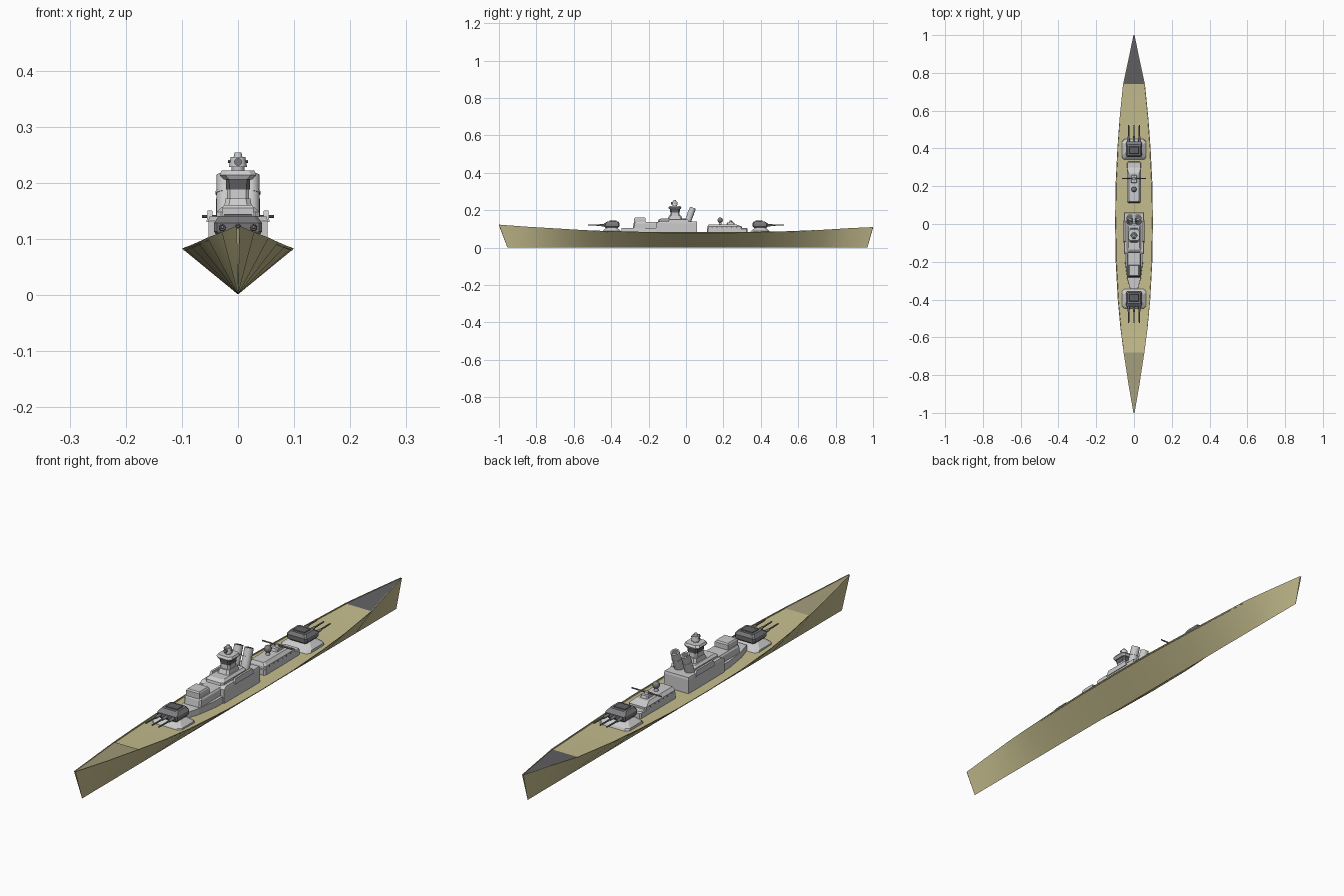
import bpy, bmesh, math
from mathutils import Vector

if "Cube" in bpy.data.objects:
    bpy.data.objects.remove(bpy.data.objects["Cube"])


def material(name, rgb):
    m = bpy.data.materials.new(name)
    m.diffuse_color = (*rgb, 1)
    m.use_nodes = True
    m.node_tree.nodes["Principled BSDF"].inputs["Base Color"].default_value = m.diffuse_color
    return m


TAN = material("tan", (0.56, 0.51, 0.27))
OLIVE = material("olive", (0.36, 0.33, 0.19))
DARK = material("dark_grey", (0.12, 0.12, 0.125))
STEEL = material("steel", (0.2, 0.2, 0.21))


def finish(name, bm, mat=None, smooth=None):
    bmesh.ops.recalc_face_normals(bm, faces=bm.faces)
    me = bpy.data.meshes.new(name)
    bm.to_mesh(me)
    bm.free()
    ob = bpy.data.objects.new(name, me)
    bpy.context.collection.objects.link(ob)
    if mat:
        me.materials.append(mat)
    if smooth:
        bpy.context.view_layer.objects.active = ob
        ob.select_set(True)
        bpy.ops.object.shade_smooth_by_angle(angle=math.radians(smooth))
        ob.select_set(False)
    return ob


def skin(bm, rings, cap=True):
    vs = [[bm.verts.new(p) for p in r] for r in rings]
    n = len(vs[0])
    for a, b in zip(vs, vs[1:]):
        for i in range(n):
            bm.faces.new((a[i], a[(i + 1) % n], b[(i + 1) % n], b[i]))
    if cap:
        bm.faces.new(vs[0])
        bm.faces.new(vs[-1])


# stacked block: each section is (z, half width, y min, y max), with cut plan corners
def block(name, sections, cut=0.0, mat=None, x=0):
    rings = []
    for z, h, a, b in sections:
        if cut:
            c = cut
            pts = [(-h + c, a), (h - c, a), (h, a + c), (h, b - c),
                   (h - c, b), (-h + c, b), (-h, b - c), (-h, a + c)]
        else:
            pts = [(-h, a), (h, a), (h, b), (-h, b)]
        rings.append([(x + px, py, z) for px, py in pts])
    bm = bmesh.new()
    skin(bm, rings)
    return finish(name, bm, mat)


# round part: radii along a straight axis
def tube(name, p0, p1, r0, r1=None, mat=None, sides=12):
    p0, p1 = Vector(p0), Vector(p1)
    d = p1 - p0
    q = d.to_track_quat('Z', 'Y')
    rings = []
    for p, r in ((p0, r0), (p1, r0 if r1 is None else r1)):
        rings.append([p + q @ Vector((r * math.cos(t), r * math.sin(t), 0))
                      for t in (2 * math.pi * i / sides for i in range(sides))])
    bm = bmesh.new()
    skin(bm, rings)
    return finish(name, bm, mat, 40)


# hull stations: y, half beam, rim height
ST = [(-1, .003, .123), (-.85, .029, .112), (-.68, .055, .102), (-.55, .072, .094),
      (-.4, .086, .088), (-.2, .097, .084), (0, .1, .083), (.2, .098, .083),
      (.4, .088, .085), (.55, .077, .088), (.74, .058, .096), (.87, .03, .104), (1, .003, .11)]
bm = bmesh.new()
rings = []
for y, w, z in ST:
    ky = y * (.955 if y < 0 else .97)
    i = max(w - .003, w * .6)
    rings.append([(-w, y, z), (0, ky, .001), (w, y, z), (i, y, z), (i, y, z - .004),
                  (-i, y, z - .004), (-i, y, z)])
skin(bm, rings)
finish("hull", bm, TAN, 35)


# end deck panels lying on the main deck
def deck_panel(name, stations, mat):
    bm = bmesh.new()
    rows = []
    for y, w, z in stations:
        i = max(w - .003, w * .6)
        rows.append([bm.verts.new((s * i, y, z - .002)) for s in (-1, 1)])
    for a, b in zip(rows, rows[1:]):
        bm.faces.new((a[0], a[1], b[1], b[0]))
    finish(name, bm, mat)


deck_panel("front_deck_panel", ST[:3], OLIVE)
deck_panel("aft_deck_panel", ST[-3:], DARK)

# gun turrets, mirrored fore and aft
for label, s in (("front", -1), ("aft", 1)):
    def yy(a, b):
        return (min(s * a, s * b), max(s * a, s * b))
    block(label + "_turret_base", [(.08, .064, *yy(.34, .45)), (.09, .063, *yy(.35, .445)),
                                   (.108, .04, *yy(.37, .425))], .012)
    block(label + "_turret", [(.104, .036, *yy(.365, .428)), (.113, .043, *yy(.357, .436)),
                              (.128, .043, *yy(.355, .438)), (.141, .034, *yy(.362, .42))], .006, STEEL)
    block(label + "_turret_roof_panel", [(.14, .026, *yy(.37, .41)), (.144, .024, *yy(.372, .408))],
          0, DARK)
    for x in (-.028, 0, .028):
        tube(label + "_gun_sleeve", (x, s * .42, .12), (x, s * .465, .12), .007, .005, STEEL)
        tube(label + "_gun_barrel", (x, s * .45, .12), (x, s * .525, .121), .0035, .0028, STEEL, 8)

# forward superstructure: pointed platform and stepped houses
bm = bmesh.new()
plan = [(-.02, -.345), (.02, -.345), (.036, -.29), (.048, -.2), (.048, -.14),
        (-.048, -.14), (-.048, -.2), (-.036, -.29)]
skin(bm, [[(x * k, y, z) for x, y in plan] for z, k in ((.075, 1), (.105, .97))])
finish("forward_platform", bm)
block("forward_house", [(.1, .036, -.285, -.15), (.13, .036, -.28, -.15), (.136, .032, -.275, -.15)], .006)
block("forward_upper_house", [(.13, .028, -.277, -.216), (.155, .028, -.277, -.216),
                              (.16, .025, -.273, -.22)])

# main midship block and its upper tier
block("midship_block", [(.075, .053, -.16, .06), (.132, .053, -.16, .06), (.14, .051, -.145, .058)])
block("midship_tier", [(.138, .038, -.15, .002), (.148, .038, -.148, .002), (.156, .03, -.135, -.005)], .008)
for x in (-.05, .05):
    block("side_ledge", [(.13, .006, -.1, .02), (.151, .004, -.09, .01)], 0, None, x)

# command tower
block("tower_base", [(.15, .026, -.1, -.02), (.172, .022, -.09, -.026)], .008)
block("tower_shaft", [(.17, .02, -.085, -.033), (.19, .02, -.083, -.035)], .006)
block("tower_windows", [(.188, .021, -.084, -.034), (.208, .022, -.086, -.032)], .006, DARK)
block("tower_platform", [(.206, .026, -.09, -.028), (.214, .033, -.094, -.025),
                         (.222, .029, -.088, -.03)], .01)
tube("tower_neck", (0, -.06, .22), (0, -.06, .23), .011, .012)
tube("tower_director", (0, -.06, .228), (0, -.06, .246), .016, .013)
tube("tower_cap", (0, -.06, .245), (0, -.06, .254), .008, .006)
tube("tower_director_lens", (0, -.07, .237), (0, -.08, .237), .007, None, STEEL)
tube("tower_rangefinder", (-.018, -.06, .238), (.018, -.06, .238), .003, None, STEEL, 8)

# twin raked funnels
for x in (-.022, .022):
    lo, hi = Vector((x, .008, .135)), Vector((x, .037, .213))
    tube("funnel", lo, hi, .017, .0165, None, 20)
    tube("funnel_band", lo.lerp(hi, .58), lo.lerp(hi, .63), .0182, None, None, 20)
    tube("funnel_mouth", lo.lerp(hi, .98), lo.lerp(hi, 1.01), .0125, None, DARK, 20)

# aft superstructure with rounded shoulders
block("aft_platform", [(.075, .037, .112, .33), (.1, .037, .112, .33), (.104, .034, .116, .325)], .006)
block("aft_house", [(.1, .037, .114, .3), (.112, .037, .114, .3), (.124, .027, .12, .27)], .005)
block("aft_roof_box", [(.12, .016, .215, .262), (.134, .014, .22, .257)], .004)
tube("aft_rangefinder", (-.064, .24, .14), (.064, .24, .14), .0028, None, STEEL, 8)
tube("aft_rangefinder_mount", (0, .24, .13), (0, .24, .144), .009, .007)
tube("aft_director_stalk", (0, .183, .12), (0, .183, .14), .008, .007)
bm = bmesh.new()
bmesh.ops.create_uvsphere(bm, u_segments=14, v_segments=8, radius=.014)
bmesh.ops.translate(bm, vec=(0, .183, .147), verts=bm.verts)
finish("aft_director", bm, STEEL, 60)

# porthole rows along the aft house
for s in (-1, 1):
    for i in range(6):
        y = .14 + i * .026
        tube("porthole", (s * .034, y, .107), (s * .038, y, .107), .003, None, DARK, 8)
